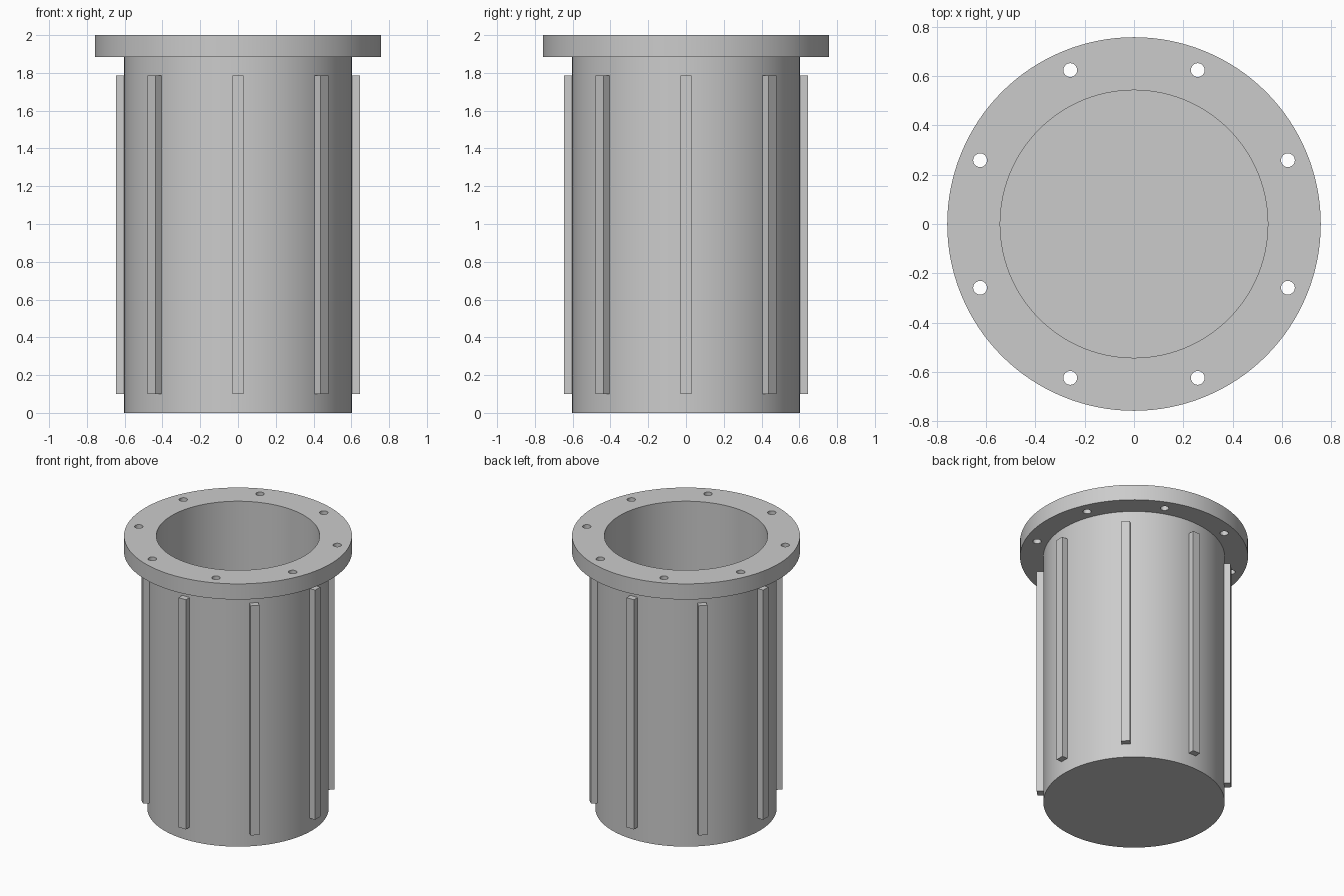
import bpy, bmesh
from math import pi, cos, sin, radians
from mathutils import Matrix

if "Cube" in bpy.data.objects:
    bpy.data.objects.remove(bpy.data.objects["Cube"])

BODY_R, BORE_R, FLANGE_R = 0.603, 0.543, 0.758
FLANGE_Z, FLOOR_Z, TOP_Z = 1.885, 0.06, 2.0
HOLE_R, HOLE_CIRCLE = 0.028, 0.676
COUNT, SEGMENTS = 8, 128

grey = bpy.data.materials.new("light_grey")
grey.use_nodes = True
colour = (0.6, 0.6, 0.6, 1)
grey.diffuse_color = colour
grey.node_tree.nodes["Principled BSDF"].inputs["Base Color"].default_value = colour


def add_object(name, bm):
    mesh = bpy.data.meshes.new(name)
    bmesh.ops.recalc_face_normals(bm, faces=bm.faces)
    bm.to_mesh(mesh)
    bm.free()
    mesh.materials.append(grey)
    obj = bpy.data.objects.new(name, mesh)
    bpy.context.collection.objects.link(obj)
    return obj


# Flanged cup: one profile turned about z
profile = [(0, 0), (BODY_R, 0), (BODY_R, FLANGE_Z), (FLANGE_R, FLANGE_Z),
           (FLANGE_R, TOP_Z), (BORE_R, TOP_Z), (BORE_R, FLOOR_Z), (0, FLOOR_Z)]
bm = bmesh.new()
points = [bm.verts.new((r, 0, z)) for r, z in profile]
edges = [bm.edges.new(pair) for pair in zip(points, points[1:])]
bmesh.ops.spin(bm, geom=points + edges, cent=(0, 0, 0), axis=(0, 0, 1),
               angle=2 * pi, steps=SEGMENTS, use_duplicate=False)
bmesh.ops.remove_doubles(bm, verts=bm.verts, dist=0.0001)
cup = add_object("flanged_cup", bm)

# Bolt holes, halfway between the ribs
bm = bmesh.new()
for i in range(COUNT):
    a = 2 * pi * (i + 0.5) / COUNT
    place = Matrix.Translation((HOLE_CIRCLE * cos(a), HOLE_CIRCLE * sin(a),
                                (FLANGE_Z + TOP_Z) / 2))
    bmesh.ops.create_cone(bm, cap_ends=True, segments=32, radius1=HOLE_R,
                          radius2=HOLE_R, depth=0.3, matrix=place)
cutter = add_object("bolt_hole_cutter", bm)
cutter.hide_render = True
cutter.hide_set(True)
holes = cup.modifiers.new("bolt_holes", "BOOLEAN")
holes.operation = "DIFFERENCE"
holes.solver = "EXACT"
holes.object = cutter

bpy.context.view_layer.objects.active = cup
cup.select_set(True)
bpy.ops.object.modifier_apply(modifier=holes.name)
bpy.data.objects.remove(cutter)
bpy.ops.object.shade_smooth_by_angle(angle=radians(30))

# Long ribs around the outside, slightly sunk into the wall
RIB_IN, RIB_OUT, RIB_WIDTH = 0.58, 0.647, 0.06
RIB_LOW, RIB_HIGH = 0.1, 1.785
for i in range(COUNT):
    bm = bmesh.new()
    place = (Matrix.Rotation(2 * pi * i / COUNT, 4, "Z")
             @ Matrix.Translation(((RIB_IN + RIB_OUT) / 2, 0, (RIB_LOW + RIB_HIGH) / 2))
             @ Matrix.Diagonal((RIB_OUT - RIB_IN, RIB_WIDTH, RIB_HIGH - RIB_LOW, 1)))
    bmesh.ops.create_cube(bm, size=1, matrix=place)
    add_object(f"rib_{i + 1}", bm)
